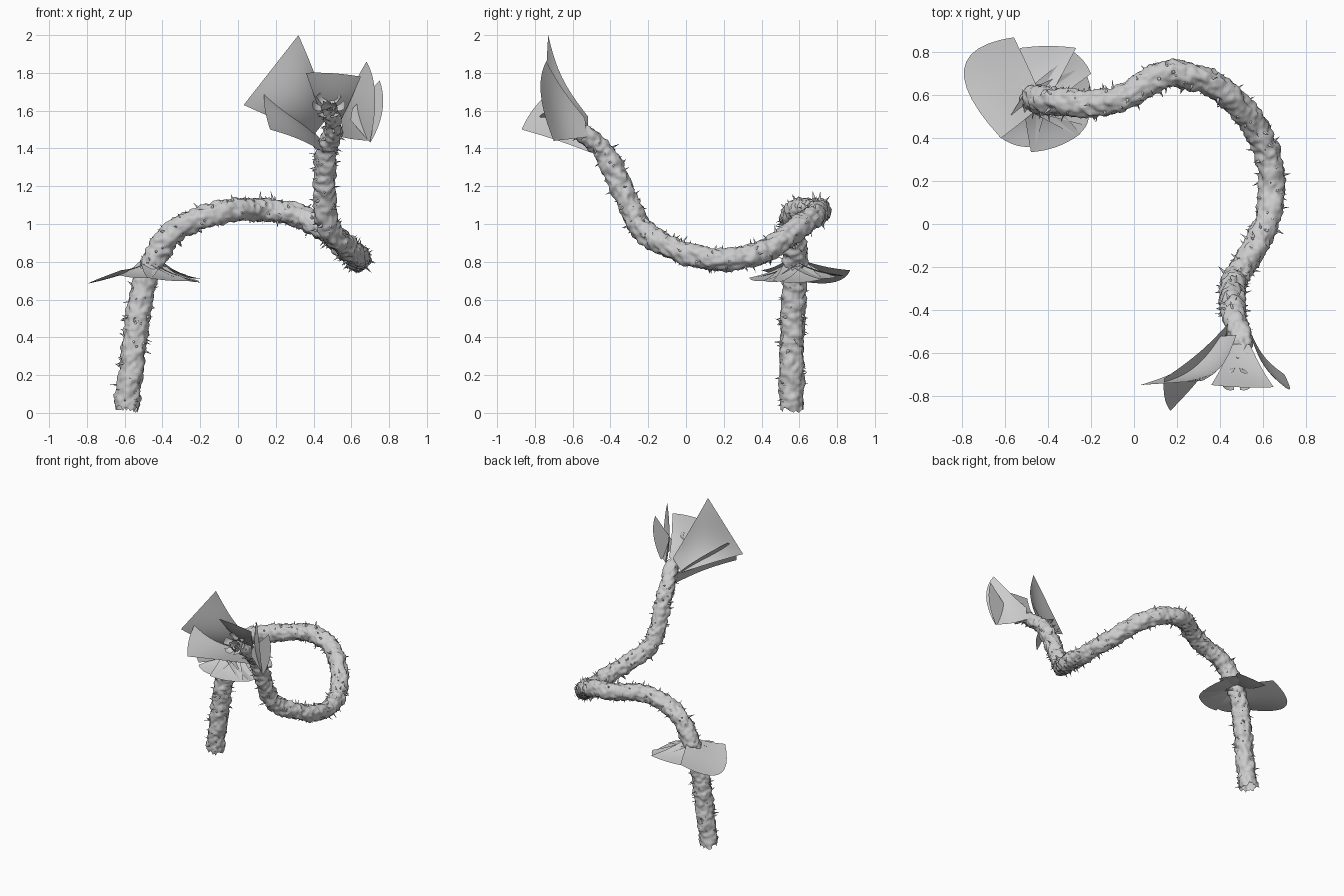
import bpy, bmesh, math, random
from mathutils import Vector, noise

random.seed(4)
cube = bpy.data.objects.get("Cube")
if cube:
    bpy.data.objects.remove(cube, do_unlink=True)

grey = bpy.data.materials.new("pale grey")
grey.use_nodes = True
grey.diffuse_color = (0.6, 0.6, 0.6, 1)
grey.node_tree.nodes["Principled BSDF"].inputs["Base Color"].default_value = (0.6, 0.6, 0.6, 1)


def finish(name, bm, angle):
    mesh = bpy.data.meshes.new(name)
    bm.to_mesh(mesh)
    bm.free()
    ob = bpy.data.objects.new(name, mesh)
    bpy.context.collection.objects.link(ob)
    mesh.materials.append(grey)
    bpy.ops.object.select_all(action='DESELECT')
    ob.select_set(True)
    bpy.context.view_layer.objects.active = ob
    bpy.ops.object.shade_smooth_by_angle(angle=math.radians(angle))


# Centre line of the winding stem, from the ground to the bloom
PATH = [Vector(p) for p in (
    (-.59, .56, .02), (-.55, .56, .35), (-.51, .57, .62), (-.45, .58, .80),
    (-.35, .57, .95), (-.20, .56, 1.03), (-.05, .59, 1.07), (.10, .68, 1.08),
    (.20, .70, 1.07), (.33, .67, 1.04), (.46, .58, .97), (.56, .46, .88),
    (.62, .33, .83), (.64, .18, .81), (.63, .05, .83), (.58, -.08, .875),
    (.50, -.21, .95), (.46, -.28, 1.05), (.46, -.38, 1.28), (.47, -.45, 1.40),
    (.50, -.54, 1.48), (.50, -.62, 1.54), (.48, -.73, 1.62))]


def smooth_path(pts, step=0.011):
    out = []
    ext = [2 * pts[0] - pts[1]] + pts + [2 * pts[-1] - pts[-2]]
    for a, b, c, d in zip(ext, ext[1:], ext[2:], ext[3:]):
        n = max(2, round((c - b).length / step))
        for i in range(n):
            t = i / n
            out.append(0.5 * (2 * b + (c - a) * t + (2 * a - 5 * b + 4 * c - d) * t * t
                              + (3 * b - a - 3 * c + d) * t ** 3))
    return out + [pts[-1]]


def frames(line):
    # side vectors carried along the line without twisting
    side = Vector((1, 0, 0))
    for i, p in enumerate(line):
        tan = (line[min(i + 1, len(line) - 1)] - line[max(i - 1, 0)]).normalized()
        side = (side - tan * side.dot(tan)).normalized()
        yield p, tan, side, tan.cross(side)


line = smooth_path(PATH)
rig = list(frames(line))
SIDES = 36


def radius(i):
    t = i / len(line)
    return 0.064 - 0.008 * t - 0.02 * max(0, t - 0.88) / 0.12


# Lumpy bark tube with ragged open ends
bm = bmesh.new()
rings = []
for i, (p, tan, s, u) in enumerate(rig):
    ring = []
    for k in range(SIDES):
        a = math.tau * k / SIDES
        d = s * math.cos(a) + u * math.sin(a)
        q = p + d * radius(i)
        q += d * (0.011 * noise.noise(q * 18) + 0.013 * noise.noise(q * 42))
        if i in (0, len(rig) - 1):
            q += tan * random.uniform(-0.015, 0.02)
        ring.append(bm.verts.new(q))
    rings.append(ring)
for r0, r1 in zip(rings, rings[1:]):
    for k in range(SIDES):
        n = (k + 1) % SIDES
        bm.faces.new((r0[k], r0[n], r1[n], r1[k]))
finish("thorny_stem", bm, 60)

# Thorns scattered over the bark
bm = bmesh.new()
for _ in range(300):
    i = random.randrange(2, len(rig) - 1)
    p, tan, s, u = rig[i]
    a = random.uniform(0, math.tau)
    d = s * math.cos(a) + u * math.sin(a)
    w = tan.cross(d)
    root = p + d * (radius(i) - 0.010)
    size = random.uniform(0.005, 0.010)
    tip = bm.verts.new(root + d * random.uniform(0.02, 0.05) + tan * random.uniform(-.02, .02))
    base = [bm.verts.new(root + size * (tan * math.cos(b) + w * math.sin(b)))
            for b in (math.tau * k / 6 for k in range(6))]
    for k in range(6):
        bm.faces.new((base[k], base[(k + 1) % 6], tip))
finish("thorns", bm, 75)


def petal(name, base, left, right, bulge, cup, width=0.06, nu=10, nv=12):
    # fan sheet from a narrow root to a rounded outer edge
    base, left, right = Vector(base), Vector(left), Vector(right)
    across = (right - left).normalized()
    out = ((left + right) / 2 - base).normalized()
    normal = across.cross(out).normalized()
    bm = bmesh.new()
    grid = []
    for i in range(nu + 1):
        t = i / nu
        row = []
        for j in range(nv + 1):
            v = 2 * j / nv - 1
            edge = left.lerp(right, (v + 1) / 2) + out * bulge * (1 - v * v)
            q = (base + across * v * width).lerp(edge, t)
            q += normal * cup * math.sin(math.pi * t) * (1 - 0.4 * v * v)
            row.append(bm.verts.new(q))
        grid.append(row)
    for r0, r1 in zip(grid, grid[1:]):
        for j in range(nv):
            bm.faces.new((r0[j], r0[j + 1], r1[j + 1], r1[j]))
    finish(name, bm, 60)


# Leaf collar around the lower stem, sagging to a thin flat rim
hub = (-.46, .58, .80)
petal("collar_leaf_outer", hub, (-.56, .87, .755), (-.62, .40, .755), .23, .012)
petal("collar_leaf_back", hub, (-.53, .82, .725), (-.27, .82, .73), .01, -.018)
petal("collar_leaf_back_inner", hub, (-.28, .80, .72), (-.20, .70, .71), .01, -.018)
petal("collar_leaf_inner", hub, (-.24, .73, .71), (-.23, .46, .70), .04, -.018)
petal("collar_leaf_front_inner", hub, (-.21, .52, .70), (-.27, .41, .70), .02, -.018)
petal("collar_leaf_front", hub, (-.25, .42, .70), (-.48, .335, .715), .02, -.018)
petal("collar_leaf_front_outer", hub, (-.46, .36, .715), (-.63, .41, .73), .02, -.018)

# Bloom petals
petal("bloom_petal_tall", (.44, -.52, 1.52), (.32, -.73, 2.0), (.03, -.75, 1.63), 0, -.06)
petal("bloom_petal_low_right", (.45, -.48, 1.41), (.14, -.72, 1.70), (.17, -.87, 1.50), .02, -.03, .04)
petal("bloom_petal_top", (.50, -.56, 1.54), (.65, -.76, 1.78), (.36, -.75, 1.80), .01, -.02, .04)
petal("bloom_petal_left", (.55, -.53, 1.51), (.70, -.70, 1.44), (.68, -.74, 1.86), .07, -.03, .05)
petal("bloom_petal_left_inner", (.60, -.69, 1.58), (.70, -.69, 1.43), (.75, -.69, 1.76), .04, 0, .03)

# Small curled petals at the heart of the bloom
for k in range(6):
    a = math.tau * k / 6
    c, s = math.cos(a), math.sin(a)
    heart = Vector((.48, -.69, 1.61))
    x, y = Vector((1, 0, 0)), Vector((0, .5, .8))
    ray = c * x + s * y
    mid = heart + 0.08 * ray + Vector((0, -.04, .02))
    half = 0.03 * (-s * x + c * y)
    petal("heart_petal", heart + 0.035 * ray, mid - half, mid + half, .01, .01, .015, 4, 4)
